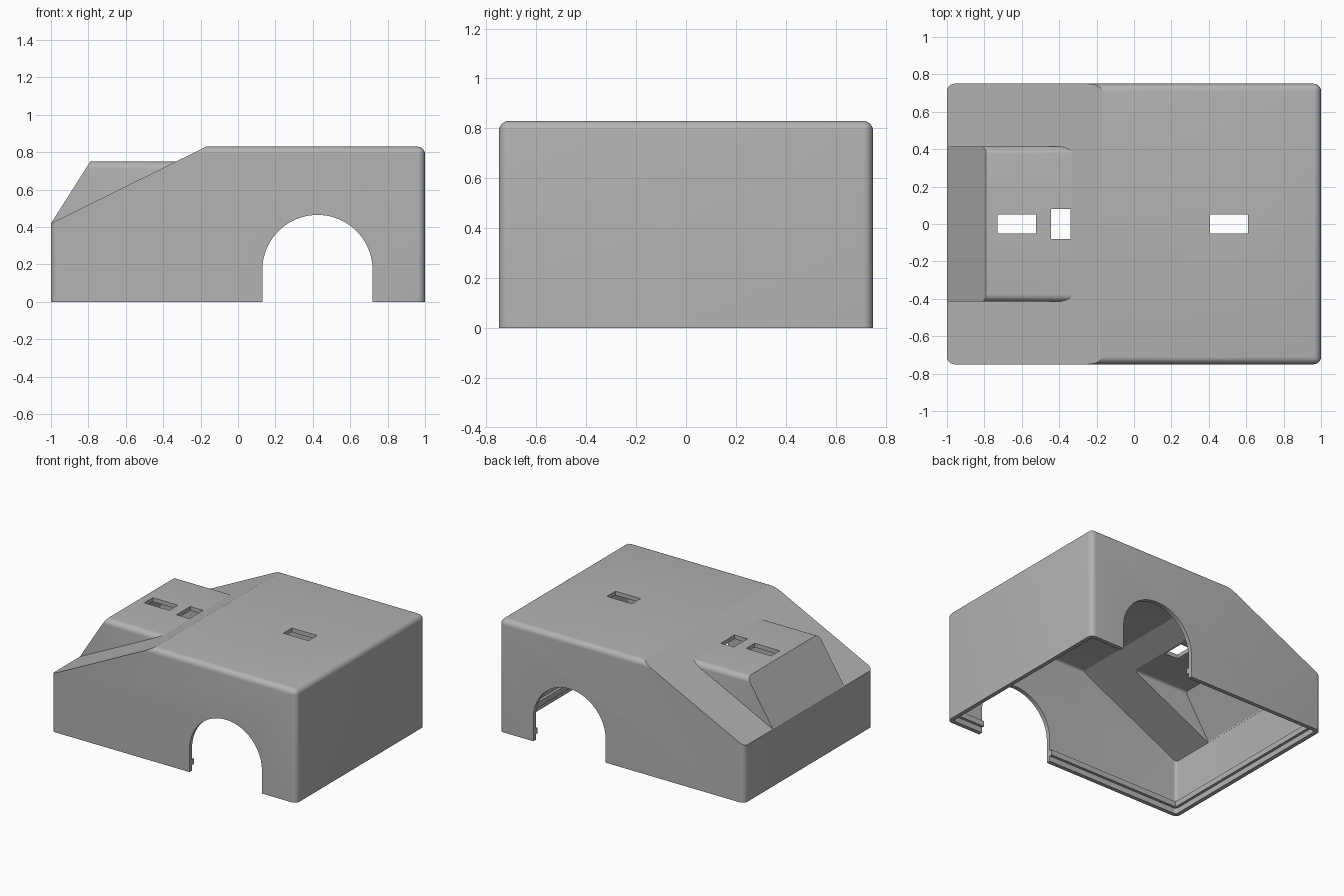
import bpy, bmesh, math
from mathutils import Vector

if "Cube" in bpy.data.objects:
    bpy.data.objects.remove(bpy.data.objects["Cube"])

WALL = 0.03
ROUND = 0.04

grey = bpy.data.materials.new("plain grey")
grey.use_nodes = True
tone = (0.45, 0.45, 0.45, 1)
grey.diffuse_color = tone
grey.node_tree.nodes["Principled BSDF"].inputs["Base Color"].default_value = tone


def finish(name, bm):
    bmesh.ops.recalc_face_normals(bm, faces=bm.faces[:])
    mesh = bpy.data.meshes.new(name)
    bm.to_mesh(mesh)
    bm.free()
    mesh.materials.append(grey)
    ob = bpy.data.objects.new(name, mesh)
    bpy.context.collection.objects.link(ob)
    return ob


def box_mesh(lo, hi):
    bm = bmesh.new()
    bmesh.ops.create_cube(bm, size=1)
    for v in bm.verts:
        v.co = Vector([l if c < 0 else h for c, l, h in zip(v.co, lo, hi)])
    return bm


def box(name, lo, hi):
    return finish(name, box_mesh(lo, hi))


def slice_off(bm, a, b, inset):
    """Remove everything above the side-view line a-b, moved inward by inset."""
    d = Vector((b[0] - a[0], 0, b[1] - a[1])).normalized()
    n = Vector((-d.z, 0, d.x))
    cut = bmesh.ops.bisect_plane(
        bm, geom=bm.verts[:] + bm.edges[:] + bm.faces[:],
        plane_co=Vector((a[0], 0, a[1])) - n * inset, plane_no=n, clear_outer=True)
    rim = [e for e in cut["geom_cut"] if isinstance(e, bmesh.types.BMEdge)]
    bmesh.ops.contextual_create(bm, geom=rim)


def round_edges(bm, rule, radius):
    edges = [e for e in bm.edges if rule(*[v.co for v in e.verts])]
    bmesh.ops.bevel(bm, geom=edges, offset=radius, segments=6, profile=0.5,
                    affect='EDGES', clamp_overlap=True)


def combine(target, tool, operation):
    mod = target.modifiers.new(operation.lower(), 'BOOLEAN')
    mod.operation = operation
    mod.solver = 'EXACT'
    mod.object = tool
    bpy.ops.object.select_all(action='DESELECT')
    bpy.context.view_layer.objects.active = target
    target.select_set(True)
    bpy.ops.object.modifier_apply(modifier=mod.name)


def drop(ob):
    bpy.data.objects.remove(ob)


def cover_solid(name, inset, floor, radius):
    """Sloped block with a raised hump, shrunk evenly by inset."""
    x, y, top = 1 - inset, 0.75 - inset, 0.83 - inset
    body = box_mesh((-x, -y, floor), (x, y, top))
    round_edges(body, lambda a, b: min(a.z, b.z) > floor + 0.01 or abs(a.z - b.z) > 0.1, radius)
    slice_off(body, (-1, 0.42), (-0.17, 0.83), inset)
    solid = finish(name, body)

    w, h = 0.415 - inset, 0.75 - inset
    hump = box_mesh((-x + 0.0005, -w, 0.25), (-0.22, w, h))
    round_edges(hump, lambda a, b: min(a.z, b.z) > h - 0.01 and abs(a.x - b.x) > 0.1, radius)
    slice_off(hump, (-1, 0.42), (-0.79, 0.75), inset)
    hump = finish("hump_tool", hump)
    combine(solid, hump, 'UNION')
    drop(hump)
    return solid


# Hollow cover
shell = cover_solid("cover_shell", 0, 0, ROUND)
cavity = cover_solid("cavity_tool", WALL, -0.1, ROUND - 0.02)
combine(shell, cavity, 'DIFFERENCE')
drop(cavity)

# Snap ridge around the inside of the base
gx, gy = 1 - WALL, 0.75 - WALL
ridge = box("snap_ridge", (-gx - 0.005, -gy - 0.005, 0.04), (gx + 0.005, gy + 0.005, 0.08))
opening = box("opening_tool", (-gx + 0.02, -gy + 0.02, -0.1), (gx - 0.02, gy - 0.02, 0.2))
combine(ridge, opening, 'DIFFERENCE')
drop(opening)

# Arched opening through both sides
arch_bm = bmesh.new()
cx, r, spring, steps = 0.425, 0.295, 0.17, 40
outline = [(cx - r, -0.2), (cx + r, -0.2)]
for i in range(steps + 1):
    t = math.pi * i / steps
    outline.append((cx + r * math.cos(t), spring + r * math.sin(t)))
face = arch_bm.faces.new([arch_bm.verts.new((px, -1, pz)) for px, pz in outline])
push = bmesh.ops.extrude_face_region(arch_bm, geom=[face])
bmesh.ops.translate(arch_bm, vec=(0, 2, 0),
                    verts=[v for v in push["geom"] if isinstance(v, bmesh.types.BMVert)])
arch = finish("arch_tool", arch_bm)
for part in (shell, ridge):
    combine(part, arch, 'DIFFERENCE')
drop(arch)

# Slots through the roof
for x0, x1, half in ((-0.73, -0.525, 0.05), (-0.445, -0.34, 0.08), (0.405, 0.61, 0.05)):
    slot = box("slot_tool", (x0, -half, 0.6), (x1, half, 1))
    combine(shell, slot, 'DIFFERENCE')
    drop(slot)

# Smooth the rounded edges, keep the creases
bpy.ops.object.select_all(action='DESELECT')
for part in (shell, ridge):
    part.select_set(True)
bpy.context.view_layer.objects.active = shell
bpy.ops.object.shade_smooth_by_angle(angle=math.radians(25))
